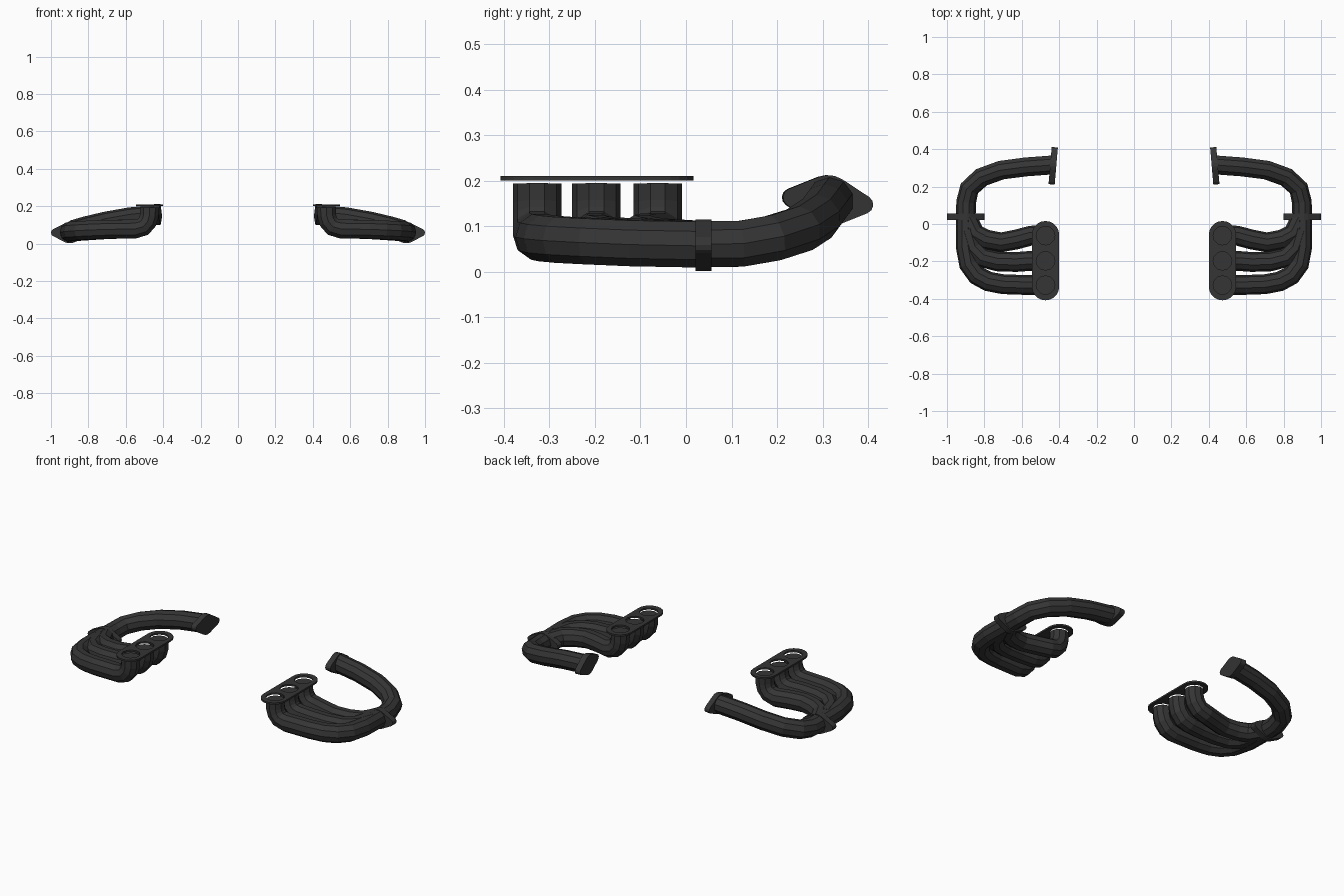
import bpy, bmesh, math
from mathutils import Vector, Matrix

if "Cube" in bpy.data.objects:
    bpy.data.objects.remove(bpy.data.objects["Cube"])

SIDES = 10
R = 0.053

mat = bpy.data.materials.new("dark_iron")
mat.diffuse_color = (0.035, 0.035, 0.035, 1)
mat.use_nodes = True
mat.node_tree.nodes["Principled BSDF"].inputs["Base Color"].default_value = mat.diffuse_color


def finish(obj):
    """Colour the part and mirror it to the other bank."""
    obj.data.materials.clear()
    obj.data.materials.append(mat)
    obj.modifiers.new("mirror", 'MIRROR').use_mirror_merge = False


def tube(name, pts, radius=R):
    """Sweep a flat-sided ring along a path and cap both ends."""
    pts = [Vector(p) for p in pts]
    n = len(pts)
    segs = [(pts[i + 1] - pts[i]).normalized() for i in range(n - 1)]
    bm = bmesh.new()
    rings, side = [], Vector((0, 1, 0))
    for i, p in enumerate(pts):
        a, b = segs[max(i - 1, 0)], segs[min(i, n - 2)]
        t = (a + b).normalized()
        if i == 0 and abs(t.y) > 0.9:
            side = Vector((1, 0, 0))
        side = (side - t * side.dot(t)).normalized()
        up = t.cross(side)
        rings.append([bm.verts.new(p + radius * (side * math.cos(k) + up * math.sin(k)))
                      for k in (2 * math.pi * j / SIDES for j in range(SIDES))])
    for r0, r1 in zip(rings, rings[1:]):
        for j in range(SIDES):
            k = (j + 1) % SIDES
            bm.faces.new((r0[j], r0[k], r1[k], r1[j]))
    bm.faces.new(rings[0])
    bm.faces.new(rings[-1])
    bmesh.ops.recalc_face_normals(bm, faces=bm.faces)
    me = bpy.data.meshes.new(name)
    bm.to_mesh(me)
    bm.free()
    obj = bpy.data.objects.new(name, me)
    bpy.context.collection.objects.link(obj)
    finish(obj)


def arc(cx, r, a0, a1, steps):
    return [(cx + r * math.cos(a0 + (a1 - a0) * i / steps),
             r * math.sin(a0 + (a1 - a0) * i / steps)) for i in range(steps + 1)]


def outline(big, small, d):
    """Middle circle joined by tangents to two end circles."""
    if big == small:
        h = math.pi / 2
        return arc(d, small, -h, h, 10) + arc(-d, small, h, 3 * h, 10)
    a = math.acos((big - small) / d)
    return (arc(d, small, -a, a, 4) + arc(0, big, a, math.pi - a, 3)
            + arc(-d, small, math.pi - a, math.pi + a, 4)
            + arc(0, big, math.pi + a, 2 * math.pi - a, 3))


def plate(name, loops, thick, matrix):
    """Extruded flat profile; extra loops become holes."""
    cu = bpy.data.curves.new(name, 'CURVE')
    cu.dimensions, cu.fill_mode, cu.extrude = '2D', 'BOTH', thick / 2
    for loop in loops:
        sp = cu.splines.new('POLY')
        sp.points.add(len(loop) - 1)
        for pt, (x, y) in zip(sp.points, loop):
            pt.co = (x, y, 0, 1)
        sp.use_cyclic_u = True
    tmp = bpy.data.objects.new(name + "_profile", cu)
    bpy.context.collection.objects.link(tmp)
    bpy.context.view_layer.update()
    me = bpy.data.meshes.new_from_object(
        tmp.evaluated_get(bpy.context.evaluated_depsgraph_get()))
    bpy.data.objects.remove(tmp)
    me.transform(matrix)
    bm = bmesh.new()
    bm.from_mesh(me)
    bmesh.ops.remove_doubles(bm, verts=bm.verts, dist=1e-5)
    bmesh.ops.recalc_face_normals(bm, faces=bm.faces)
    for f in bm.faces:
        f.smooth = False
    bm.to_mesh(me)
    bm.free()
    obj = bpy.data.objects.new(name, me)
    bpy.context.collection.objects.link(obj)
    finish(obj)


# Runners: shared drop from the head plate, then individual sweeps to the collector
runner_y = (-0.327, -0.197, -0.062)
drop = [(0.473, 0.193), (0.474, 0.15), (0.483, 0.118), (0.507, 0.09), (0.55, 0.078)]
sweeps = {
    "front_runner_and_collector": [(0.7, -0.322, 0.076), (0.78, -0.307, 0.073),
                                   (0.84, -0.275, 0.07), (0.883, -0.215, 0.067),
                                   (0.9, -0.12, 0.063), (0.9, 0.04, 0.06)],
    "middle_runner": [(0.63, -0.203, 0.077), (0.73, -0.2, 0.074), (0.81, -0.18, 0.07),
                      (0.86, -0.13, 0.066), (0.89, -0.03, 0.063)],
    "rear_runner": [(0.63, -0.083, 0.077), (0.71, -0.098, 0.074), (0.79, -0.083, 0.069),
                    (0.85, -0.05, 0.065), (0.89, 0.03, 0.06)],
}
for y, (name, path) in zip(runner_y, sweeps.items()):
    tube(name, [(x, y, z) for x, z in drop] + path)

# Outlet pipe rising round to the inner flange
tube("outlet_pipe", [(0.9, 0.03, 0.06), (0.897, 0.12, 0.061), (0.88, 0.19, 0.073),
                     (0.815, 0.25, 0.092), (0.71, 0.288, 0.117), (0.58, 0.305, 0.14),
                     (0.435, 0.316, 0.155)])

# Head plate with three shallow ports
cy = -0.196
ports = [[(y - cy + 0.05 * math.cos(k * math.pi / 6), 0.05 * math.sin(k * math.pi / 6))
          for k in range(12)] for y in runner_y]
plate("head_plate", [outline(0.073, 0.073, 0.139)] + ports, 0.01,
      Matrix.Translation((0.473, cy, 0.205)) @ Matrix.Rotation(math.pi / 2, 4, 'Z'))

# Collector flange across the pipe, and the tilted outlet flange
lobe = outline(0.057, 0.02, 0.08)
plate("collector_flange", [lobe], 0.035,
      Matrix.Translation((0.9, 0.038, 0.058)) @ Matrix.Rotation(math.pi / 2, 4, 'X'))
plate("outlet_flange", [lobe], 0.033,
      Matrix.Translation((0.432, 0.311, 0.155))
      @ Matrix.Rotation(math.pi / 2 + 0.085, 4, 'Z')
      @ Matrix.Rotation(math.pi / 2, 4, 'X') @ Matrix.Rotation(-0.1, 4, 'Z'))
